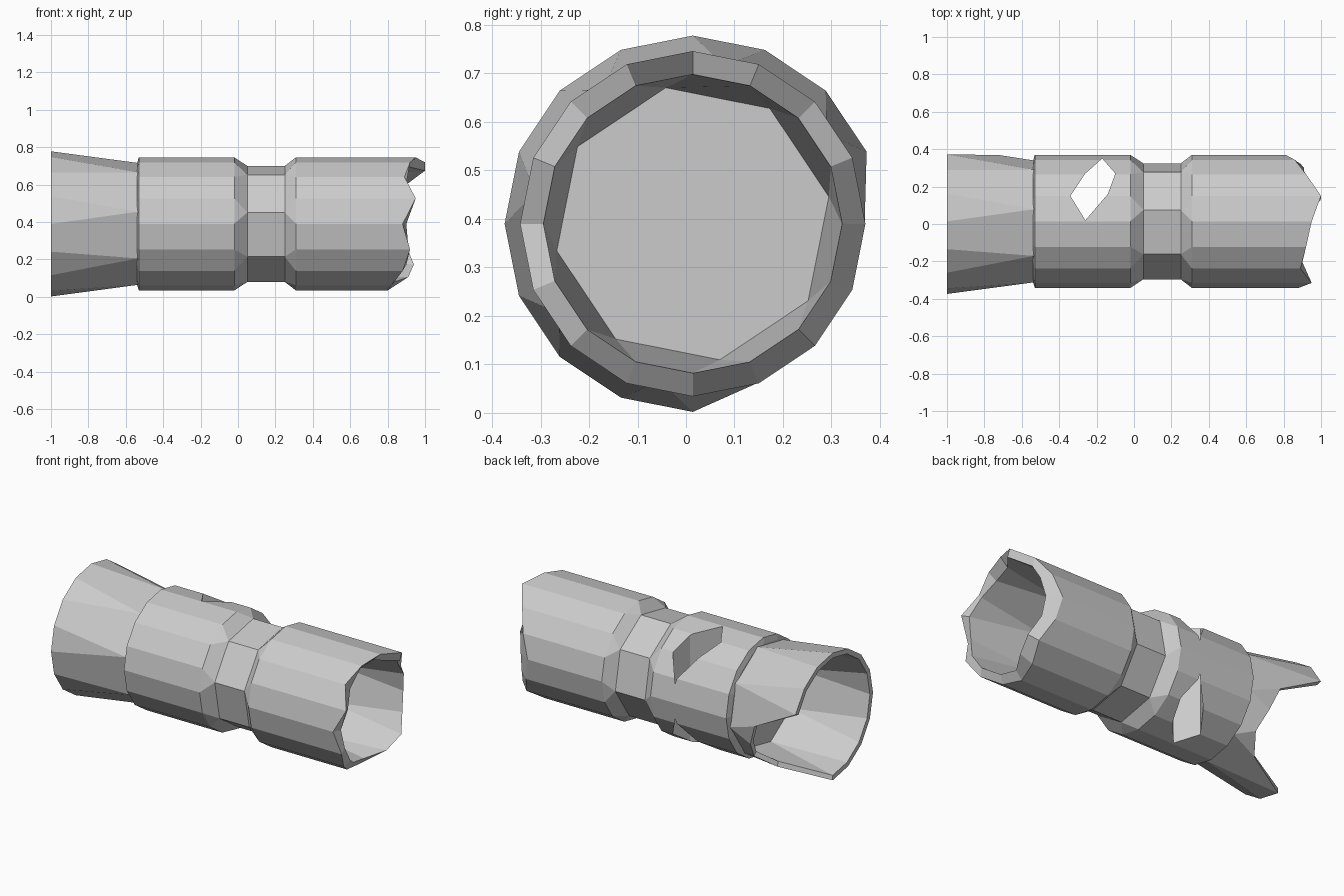
import bpy, bmesh
from math import cos, sin, radians

if "Cube" in bpy.data.objects:
    bpy.data.objects.remove(bpy.data.objects["Cube"])

CY, CZ, N = 0.014, 0.39, 16


def ring(bm, x, r, pair=None):
    """16-point ring about the x axis; pair collapses neighbours into an octagon.
    x may be a list giving each point its own position, r may be a function of x."""
    out = []
    for k in range(N):
        a = k * 22.5
        if pair is not None:
            a = ((k - pair) // 2) * 45 + pair * 22.5 + 11.25
        px = x[k] if isinstance(x, list) else x
        pr = r(px) if callable(r) else r
        out.append(bm.verts.new((px, CY + pr * cos(radians(a)), CZ + pr * sin(radians(a)))))
    return out


def bridge(bm, a, b):
    for k in range(N):
        j = (k + 1) % N
        bm.faces.new((a[k], a[j], b[j], b[k]))


def finish(bm, name):
    bmesh.ops.remove_doubles(bm, verts=bm.verts, dist=0.0005)
    bmesh.ops.recalc_face_normals(bm, faces=bm.faces)
    me = bpy.data.meshes.new(name)
    bm.to_mesh(me)
    bm.free()
    ob = bpy.data.objects.new(name, me)
    bpy.context.collection.objects.link(ob)
    return ob


# Main barrel: solid core, octagonal waist, hollow broken right end
rim = [.81, .86, .92, 1.0, .95, .92, .89, .95, .88, .92, .88, .82, .80, .84, .89, .84]
inner_rim = [.89, .91, .91, 1.0, .90, .88, .90, .93, .90, .91, .90, .85, .84, .91, .94, .90]
profile = [(-.54, .325, None), (-.53, .356, None), (-.02, .356, None), (.05, .316, 1),
           (.25, .316, 1), (.31, .356, None), (rim, .356, None),
           (inner_rim, .308, None), (.45, .286, 0)]
bm = bmesh.new()
rings = [ring(bm, *p) for p in profile]
for a, b in zip(rings, rings[1:]):
    bridge(bm, a, b)
bm.faces.new(rings[0])
bm.faces.new(rings[-1])
barrel = finish(bm, "barrel")

# Vertical hole punched through the barrel
outline = [(-.34, .15), (-.26, .02), (-.14, .16), (-.10, .27), (-.17, .35), (-.26, .27)]
bm = bmesh.new()
low = [bm.verts.new((x, y, -0.2)) for x, y in outline]
high = [bm.verts.new((x, y, 1.0)) for x, y in outline]
bm.faces.new(low)
bm.faces.new(high)
for i in range(6):
    j = (i + 1) % 6
    bm.faces.new((low[i], low[j], high[j], high[i]))
cutter = finish(bm, "hole_cutter")
cutter.hide_render = True
mod = barrel.modifiers.new("hole", "BOOLEAN")
mod.operation = "DIFFERENCE"
mod.solver = "EXACT"
mod.object = cutter
bpy.context.view_layer.objects.active = barrel
bpy.ops.object.modifier_apply(modifier="hole")
bpy.data.objects.remove(cutter)

# Flared left end: octagonal base, 16-sided lip, thin wall, broken notch low on the back
lip = [-1.0] * N
for k, x in ((0, -.72), (15, -.67), (14, -.64), (13, -.72)):
    lip[k] = x


def outer(x):
    return .388 - (x + 1) * .12


def inner(x):
    return outer(x) - .03


bm = bmesh.new()
loops = [ring(bm, -.535, outer, 1), ring(bm, lip, outer), ring(bm, lip, inner), ring(bm, -.535, inner, 1)]
for i in range(4):
    bridge(bm, loops[i], loops[(i + 1) % 4])
finish(bm, "flared_end")
